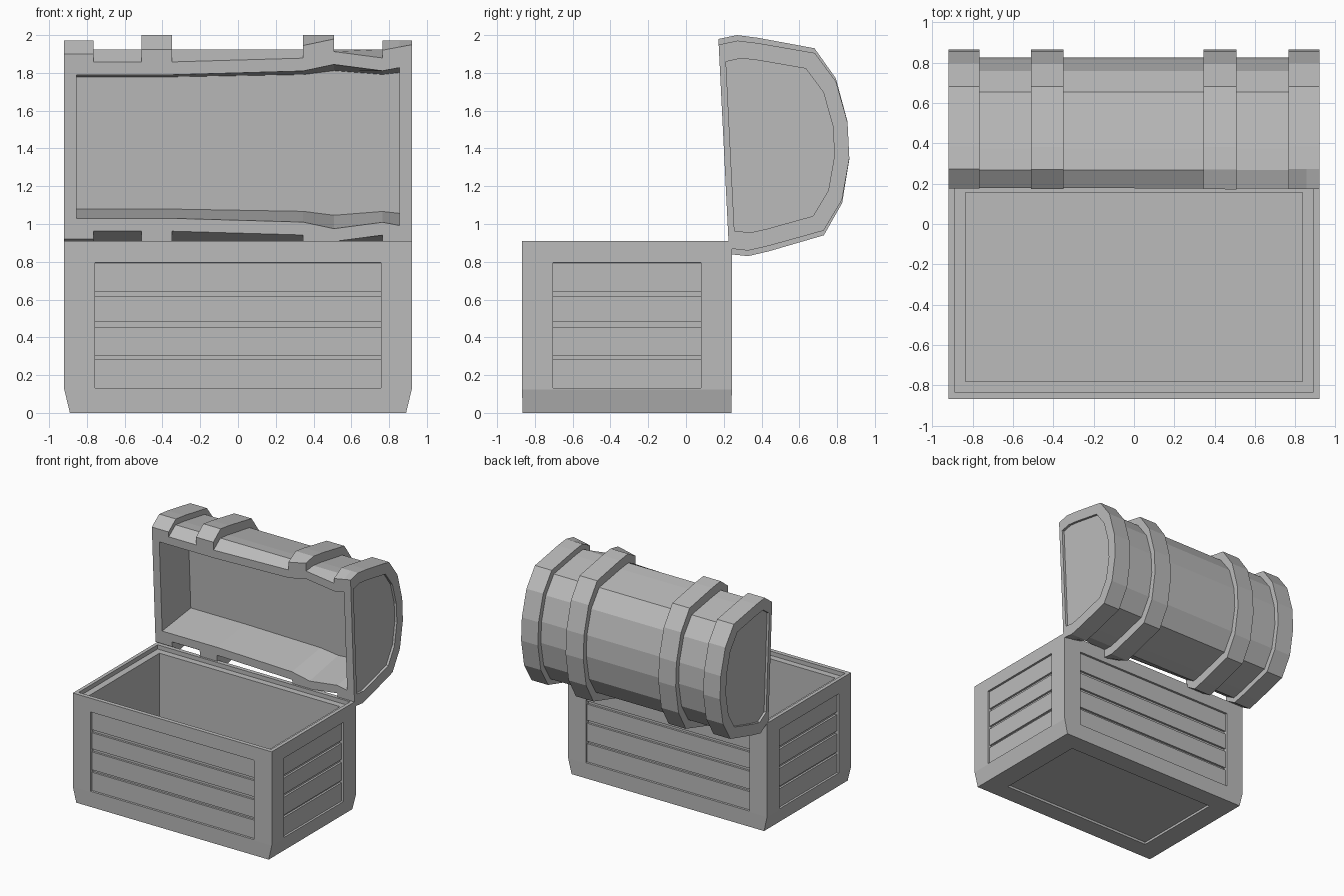
import bpy, bmesh
from mathutils import Vector

cube = bpy.data.objects.get("Cube")
if cube:
    bpy.data.objects.remove(cube, do_unlink=True)

grey = bpy.data.materials.new("plain_grey")
grey.use_nodes = True
colour = (0.5, 0.5, 0.5, 1)
grey.diffuse_color = colour
grey.node_tree.nodes["Principled BSDF"].inputs["Base Color"].default_value = colour


def finish(name, bm):
    bmesh.ops.remove_doubles(bm, verts=bm.verts[:], dist=0.0005)
    bmesh.ops.recalc_face_normals(bm, faces=bm.faces[:])
    mesh = bpy.data.meshes.new(name)
    bm.to_mesh(mesh)
    bm.free()
    mesh.materials.append(grey)
    obj = bpy.data.objects.new(name, mesh)
    bpy.context.collection.objects.link(obj)
    return obj


def loft(sections):
    """Skin a row of equal-length closed sections and cap both ends."""
    bm = bmesh.new()
    rings = [[bm.verts.new(p) for p in s] for s in sections]
    for a, b in zip(rings, rings[1:]):
        for i in range(len(a)):
            j = (i + 1) % len(a)
            bm.faces.new((a[i], a[j], b[j], b[i]))
    bm.faces.new(rings[0][::-1])
    bm.faces.new(rings[-1])
    bmesh.ops.remove_doubles(bm, verts=bm.verts[:], dist=0.0005)
    bmesh.ops.dissolve_degenerate(bm, dist=0.0005, edges=bm.edges[:])
    return bm


# Chest body: nested rectangles from the underside panel, up the walls, into the hollow
W, FRONT, BACK, TOP, KICK = 0.92, -0.868, 0.243, 0.91, 0.125
MID_Y = (FRONT + BACK) / 2


def rect(inset_x, inset_y, z):
    x, y0, y1 = W - inset_x, FRONT + inset_y, BACK - inset_y
    return [(-x, y0, z), (x, y0, z), (x, y1, z), (-x, y1, z)]


bm = loft([rect(0.21, 0.16, 0.02), rect(0.21, 0.16, 0), rect(0.03, 0.003, 0),
           rect(0, 0, KICK), rect(0, 0, TOP), rect(0.03, 0.035, TOP),
           rect(0.03, 0.035, 0.875), rect(0.085, 0.088, 0.875), rect(0.085, 0.088, 0.34)])
bmesh.ops.recalc_face_normals(bm, faces=bm.faces[:])

# Sunken panel in each of the four walls
PANEL_LOW, PANEL_HIGH, POST, SINK = 0.132, 0.795, 0.163, 0.035
walls = [f for f in bm.faces
         if abs(f.normal.z) < 0.1 and f.calc_center_median().z > 0.5
         and max(v.co.z for v in f.verts) - min(v.co.z for v in f.verts) > 0.7]
for wall in walls:
    normal = wall.normal.copy()
    bmesh.ops.inset_individual(bm, faces=[wall], thickness=0.1)
    for v in wall.verts:
        v.co.z = PANEL_LOW if v.co.z < 0.5 else PANEL_HIGH
        if abs(normal.x) < 0.5:
            v.co.x = (W - POST) * (1 if v.co.x > 0 else -1)
        else:
            v.co.y = FRONT + POST if v.co.y < MID_Y else BACK - POST
    bmesh.ops.inset_individual(bm, faces=[wall], thickness=0.001)
    for v in wall.verts:
        v.co -= normal * SINK
finish("chest_body", bm)

# Planks lying in the panels, separated by narrow grooves
PLANKS = [(PANEL_LOW, 0.285), (0.305, 0.455), (0.48, 0.615), (0.64, PANEL_HIGH)]


def box(name, low, high):
    low, high = Vector(low), Vector(high)
    bm = bmesh.new()
    bmesh.ops.create_cube(bm, size=1)
    for v in bm.verts:
        v.co = (low + high) / 2 + v.co * (high - low)
    finish(name, bm)


RECESS, DEEP = 0.018, 0.04
for low, high in PLANKS:
    px = W - POST
    box("front_plank", (-px, FRONT + RECESS, low), (px, FRONT + DEEP, high))
    box("back_plank", (-px, BACK - DEEP, low), (px, BACK - RECESS, high))
    for name, side in (("left_plank", 1), ("right_plank", -1)):
        xs = sorted((side * (W - RECESS), side * (W - DEEP)))
        box(name, (xs[0], FRONT + POST, low), (xs[1], BACK - POST, high))

# Lid: half-barrel section, in lid coordinates (depth, height from the middle)
ARC = [(0, 0.515), (0.10, 0.585), (0.21, 0.565), (0.505, 0.495), (0.61, 0.33), (0.66, 0.1)]
BAND, END, PLATE = (1, 1), (1, 0.95), (0.94, 0.87)
SAG = [(-0.92, 0), (-0.35, 0), (0.345, 0.02), (0.51, 0.055), (0.76, 0.02), (0.92, 0.05)]


def warp(x):
    """How far the uneven lid mouth widens at x."""
    for (xa, a), (xb, b) in zip(SAG, SAG[1:]):
        if x <= xb:
            return a + (b - a) * (x - xa) / (xb - xa)
    return SAG[-1][1]


def lid_section(x, size, hollow, shrink=1.0, push=0.0):
    d = warp(x)
    half = [(u * size[0], v * size[1] + (d if u == 0 else 0)) for u, v in ARC]
    half[1] = (half[1][0], max(half[1][1], half[0][1] + 0.005))
    rim = (0, 0.38 + d)
    deep = (0.38, 0.35 + d * 0.6) if hollow else rim
    half = [deep, rim] + half
    pts = half + [(u, -v) for u, v in reversed(half)]
    pts = [(0.2 + (u - 0.2) * shrink, v * shrink) for u, v in pts]
    # The open lid leans back slightly
    return [(x + push, 0.2 + u - 0.05 * v, min(2, 1.41 + v + 0.05 * u)) for u, v in pts]


HOLLOW = 0.855
sections = [
    lid_section(-W, END, False, 0.83, 0.02), lid_section(-W, END, False, 0.83),
    lid_section(-W, END, False), lid_section(-HOLLOW, END, False)]
spans = [(-HOLLOW, -0.765, END), (-0.765, -0.51, PLATE), (-0.51, -0.35, BAND),
         (-0.35, 0.345, PLATE), (0.345, 0.508, BAND), (0.508, 0.765, PLATE),
         (0.765, HOLLOW, END)]
for start, stop, size in spans:
    sections += [lid_section(start, size, True), lid_section(stop, size, True)]
sections += [
    lid_section(HOLLOW, END, False), lid_section(W, END, False),
    lid_section(W, END, False, 0.83), lid_section(W, END, False, 0.83, -0.02)]
finish("lid", loft(sections))
